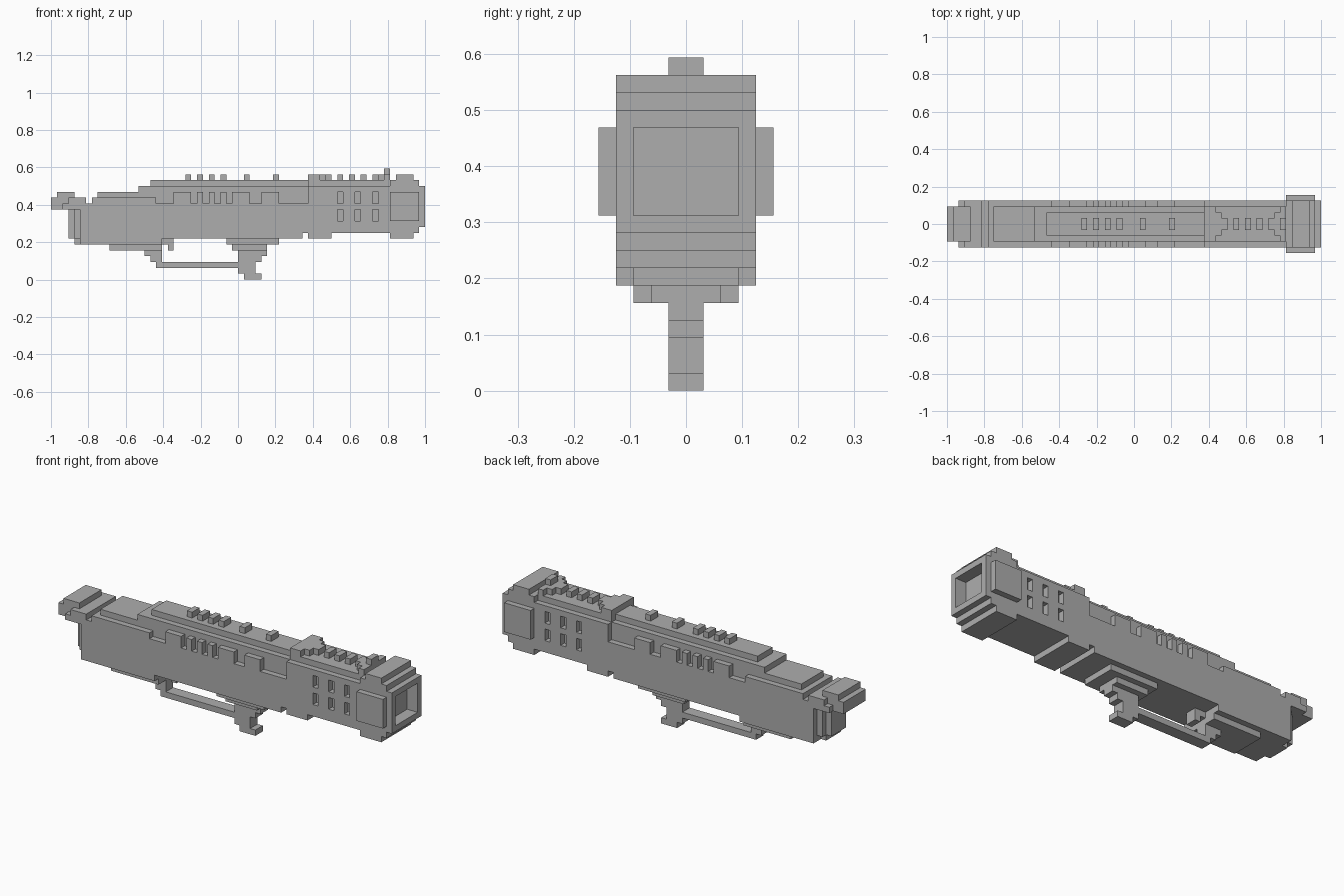
import bpy
import bmesh

cube = bpy.data.objects.get("Cube")
if cube:
    bpy.data.objects.remove(cube, do_unlink=True)

UNIT = 1 / 32  # size of one building block

grey = bpy.data.materials.new("plain grey")
grey.use_nodes = True
grey.diffuse_color = (0.42, 0.42, 0.42, 1)
grey.node_tree.nodes["Principled BSDF"].inputs["Base Color"].default_value = grey.diffuse_color


def block(x0, x1, half, z0, z1):
    """Cells of a box centred on y = 0."""
    return {(x, y, z) for x in range(x0, x1) for y in range(-half, half) for z in range(z0, z1)}


def skin(name, cells):
    """Wrap a set of cells in one blocky mesh with merged flat faces."""
    bm = bmesh.new()
    verts = {}

    def corner(p):
        if p not in verts:
            verts[p] = bm.verts.new([c * UNIT for c in p])
        return verts[p]

    for cell in sorted(cells):
        for axis in range(3):
            u, v = (axis + 1) % 3, (axis + 2) % 3
            for side in (0, 1):
                near = list(cell)
                near[axis] += 2 * side - 1
                if tuple(near) in cells:
                    continue
                ring = []
                for a, b in ((0, 0), (1, 0), (1, 1), (0, 1)):
                    p = list(cell)
                    p[axis] += side
                    p[u] += a
                    p[v] += b
                    ring.append(corner(tuple(p)))
                bm.faces.new(ring if side else ring[::-1])
    bmesh.ops.dissolve_limit(bm, angle_limit=0.02, verts=bm.verts[:], edges=bm.edges[:])
    bmesh.ops.triangulate(bm, faces=[f for f in bm.faces if len(f.verts) > 4])
    mesh = bpy.data.meshes.new(name)
    bm.to_mesh(mesh)
    bm.free()
    mesh.materials.append(grey)
    obj = bpy.data.objects.new(name, mesh)
    bpy.context.collection.objects.link(obj)
    return obj


# Main body, with a rounded rear and an inner core rising above the side walls
body = block(-27, 11, 4, 7, 13) | block(-27, -13, 4, 6, 7)
body |= block(-29, -28, 2, 7, 12) | block(-28, -27, 3, 7, 12) | block(-28, -27, 2, 6, 7)
body |= block(-30, -27, 4, 12, 13) | block(-29, -26, 4, 13, 14)
body |= block(-25, -14, 4, 13, 14) | block(-24, 12, 3, 13, 15)
body |= block(-17, 12, 3, 15, 16) | block(-15, 12, 2, 16, 17)

# Raised side wall segments between the slots
for x0, x1 in ((-11, -8), (-7, -6), (-5, -4), (-3, -2), (-1, 2), (4, 7)):
    body |= block(x0, x1, 4, 13, 15)

# Front housing
body |= block(11, 26, 4, 8, 13) | block(12, 16, 4, 7, 8)
body |= block(12, 26, 4, 13, 16) | block(12, 26, 3, 16, 17)

# Muzzle block with stepped edges
body |= block(26, 27, 4, 7, 17) | block(27, 30, 4, 7, 18)
body |= block(30, 31, 4, 8, 17) | block(31, 32, 4, 9, 16)
body -= block(30, 32, 3, 10, 15)

# Side windows, two rows of three on each side
for x in (17, 20, 23):
    for z in (10, 13):
        body -= block(x, x + 1, 4, z, z + 2) - block(x, x + 1, 3, z, z + 2)
skin("body", body)

# Rear tail and sight
skin("rear_sight", block(-32, -28, 3, 12, 14) | block(-31, -28, 3, 14, 15))

# Side plates on the muzzle
plates = block(26, 31, 5, 10, 15) - block(26, 31, 4, 10, 15)
skin("muzzle_side_plates", plates)

# Small studs along the top
studs = set()
for x in (-9, -7, -5, -3, 1, 6, 17, 19, 21):
    studs |= block(x, x + 1, 1, 17, 18)
skin("top_studs", studs)

# Stepped points at both ends of the front rail, and the front sight
rail = set()
for half in (1, 2, 3):
    rail |= block(12, 17 - half, half, 17, 18)
    rail |= block(22 + half, 26, half, 17, 18)
rail |= block(25, 26, 1, 18, 19)
skin("front_rail", rail)

# Underside steps, lower bar and hooked foot
under = block(-22, -13, 3, 5, 6) | block(-2, 7, 3, 6, 7) | block(-1, 5, 2, 5, 6)
skin("underside_steps", under)
bar = block(-16, -13, 1, 4, 5) | block(-15, -13, 1, 3, 4) | block(-14, 0, 1, 2, 3)
skin("lower_bar", bar)
foot = block(0, 5, 1, 4, 5) | block(0, 4, 1, 3, 4) | block(0, 3, 1, 1, 3) | block(1, 4, 1, 0, 1)
skin("hooked_foot", foot)
skin("trigger", block(-13, -11, 1, 6, 7) | block(-12, -11, 1, 5, 6))
